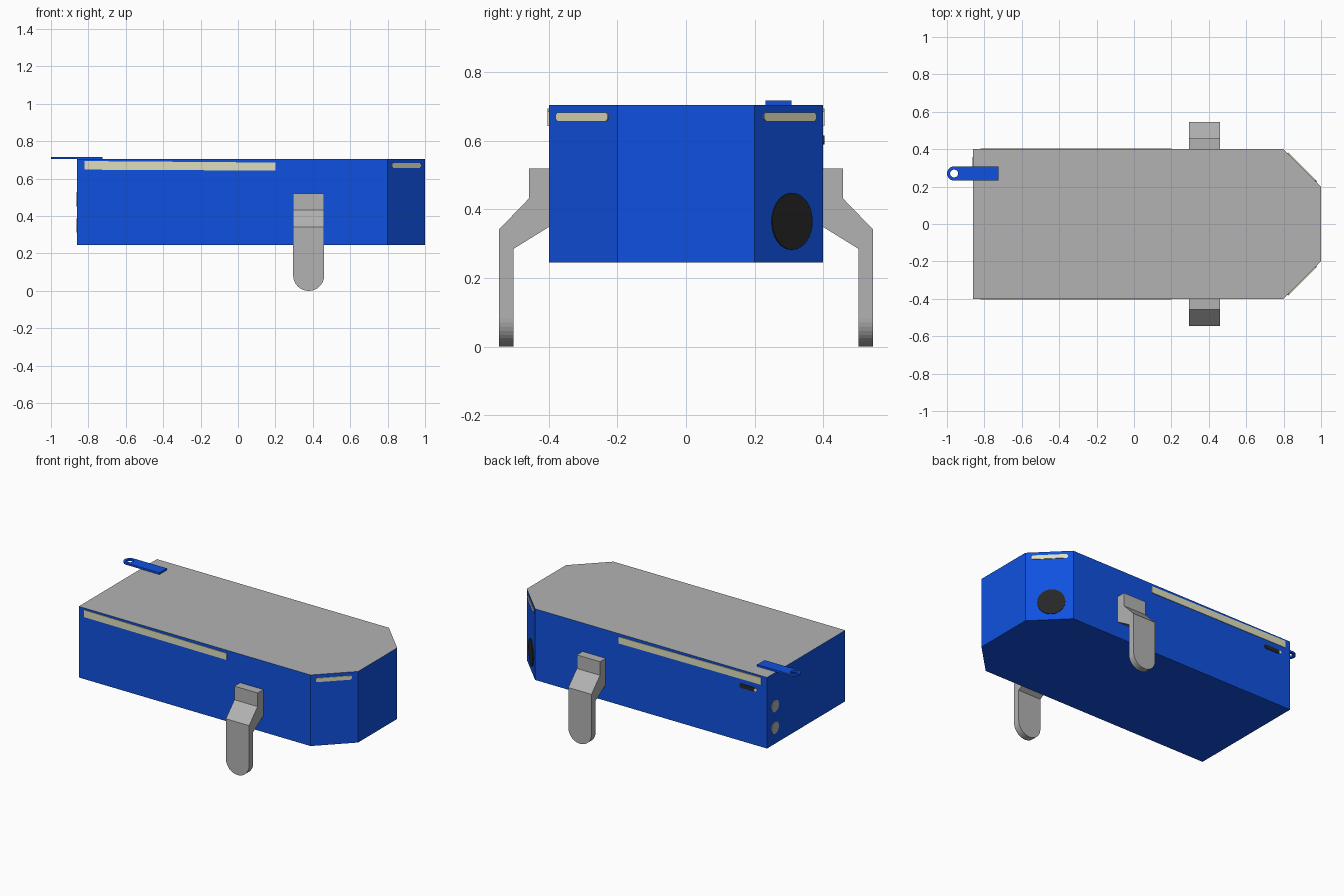
import bpy, bmesh, math
from mathutils import Vector

if "Cube" in bpy.data.objects:
    bpy.data.objects.remove(bpy.data.objects["Cube"])


def material(name, rgb):
    m = bpy.data.materials.new(name)
    m.diffuse_color = (*rgb, 1)
    m.use_nodes = True
    m.node_tree.nodes["Principled BSDF"].inputs["Base Color"].default_value = m.diffuse_color
    return m


BLUE = material("blue paint", (0.005, 0.083, 0.75))
GREY = material("grey metal", (0.45, 0.45, 0.45))
CREAM = material("cream lamp", (0.74, 0.73, 0.50))
BLACK = material("black rubber", (0.02, 0.02, 0.02))
WHITE = material("white tip", (0.85, 0.85, 0.85))


def finish(name, bm, *mats):
    bmesh.ops.recalc_face_normals(bm, faces=bm.faces)
    me = bpy.data.meshes.new(name)
    bm.to_mesh(me)
    bm.free()
    for m in mats:
        me.materials.append(m)
    ob = bpy.data.objects.new(name, me)
    bpy.context.collection.objects.link(ob)
    return ob


def loft(bm, rings):
    """Skin matching closed sections and cap both ends."""
    rows = [[bm.verts.new(p) for p in r] for r in rings]
    n = len(rows[0])
    for a, b in zip(rows, rows[1:]):
        for i in range(n):
            j = (i + 1) % n
            bm.faces.new((a[i], a[j], b[j], b[i]))
    bm.faces.new(rows[0])
    bm.faces.new(rows[-1])


def plate(name, outline, origin, u, normal, mat, thick=0.004):
    """Thin plate on an upright wall: outline is (along u, along z)."""
    o, u, n = Vector(origin), Vector(u).normalized(), Vector(normal).normalized()
    pts = [o + u * a + Vector((0, 0, b)) for a, b in outline]
    bm = bmesh.new()
    loft(bm, [[p - n * 0.001 for p in pts], [p + n * thick for p in pts]])
    return finish(name, bm, mat)


def circle(r, n=32):
    return [(r * math.cos(2 * math.pi * i / n), r * math.sin(2 * math.pi * i / n))
            for i in range(n)]


def lozenge(w, h, c):
    return [(-w, -h + c), (-w + c, -h), (w - c, -h), (w, -h + c),
            (w, h - c), (w - c, h), (-w + c, h), (-w, h - c)]


# main body: box with two cut corners, grey on top
plan = [(-0.86, -0.4), (0.8, -0.4), (1, -0.2), (1, 0.2), (0.8, 0.4), (-0.86, 0.4)]
bm = bmesh.new()
loft(bm, [[(x, y, z) for x, y in plan] for z in (0.245, 0.705)])
body = finish("body", bm, BLUE, GREY)
for f in body.data.polygons:
    f.material_index = 1 if f.normal.z > 0.5 else 0

# legs: bent profile swept along x, lower end rounded
CX, R, N = 0.378, 0.083, 20
for side, label in ((-1, "right"), (1, "left")):
    rings = []
    for i in range(N + 1):
        a = math.pi * i / N
        x, foot = CX - R * math.cos(a), R - R * math.sin(a)
        prof = [(0.398, 0.52), (0.458, 0.52), (0.458, 0.432), (0.545, 0.342),
                (0.545, foot), (0.503, foot), (0.503, 0.285), (0.398, 0.35)]
        rings.append([(x, side * y, z) for y, z in prof])
    bm = bmesh.new()
    loft(bm, rings)
    finish(label + "_leg", bm, GREY)

    # long side lamp, corner lamp
    plate(label + "_side_lamp",
          [(-0.51, -0.02), (0.51, -0.025), (0.51, 0.018), (-0.51, 0.026)],
          (-0.31, side * 0.4, 0.668), (1, 0, 0), (0, side, 0), CREAM)
    plate(label + "_corner_lamp", lozenge(0.108, 0.013, 0.008),
          (0.898, side * 0.302, 0.67), (1, -side, 0), (1, side, 0), CREAM)

# round port on the left cut corner
plate("corner_port", circle(0.083), (0.892, 0.308, 0.365), (1, -1, 0), (1, 1, 0), BLACK)

# two round sockets on the rear wall
for z in (0.49, 0.35):
    plate("rear_socket", circle(0.038, 20), (-0.86, 0.32, z), (0, 1, 0), (-1, 0, 0), GREY)

# small dark slot with pale tip on the left wall
plate("side_slot", lozenge(0.055, 0.013, 0.006), (-0.72, 0.4, 0.603),
      (1, 0, 0), (0, 1, 0), BLACK)
plate("side_slot_tip", circle(0.01, 12), (-0.78, 0.4, 0.603),
      (1, 0, 0), (0, 1, 0), WHITE)

# hook tab: rounded strip with a hole, split in two along its centre line
C, W, H = Vector((-0.962, 0.27)), 0.038, 0.021
outer, inner = [], []
K = 24
for i in range(K + 1):
    a = math.pi / 2 + math.pi * i / K
    d = Vector((math.cos(a), math.sin(a)))
    outer.append(C + d * W)
    inner.append(C + d * H)
# right half of the hole pairs with the straight strip edges
ends = [(-0.725, 0.27 - W), (-0.725, 0.27 + W)]
for i in range(1, K):
    a = -math.pi / 2 + math.pi * i / K
    d = Vector((math.cos(a), math.sin(a)))
    inner.append(C + d * H)
    t = i / K
    outer.append(Vector((-0.725, 0.27 - W + 2 * W * t)))
bm = bmesh.new()
Z0, Z1 = 0.705, 0.717
loops = [[bm.verts.new((p.x, p.y, z)) for p in ring]
         for ring, z in ((outer, Z0), (outer, Z1), (inner, Z1), (inner, Z0))]
n = len(outer)
corner = [[bm.verts.new((x, y, z)) for x, y in ends] for z in (Z0, Z1)]
for k in range(4):
    a, b = loops[k], loops[(k + 1) % 4]
    for i in range(n):
        j = (i + 1) % n
        quad = [a[i], a[j], b[j], b[i]]
        if i in (K, n - 1):  # cells that contain the square corners
            c = 0 if i == K else 1
            if k == 0:
                lo, hi = corner[0][c], corner[1][c]
                bm.faces.new((a[i], lo, hi, b[i]))
                bm.faces.new((lo, a[j], b[j], hi))
                continue
            if k == 1:
                quad = [a[i], corner[1][c], a[j], b[j], b[i]]
            if k == 3:
                quad = [a[i], a[j], b[j], corner[0][c], b[i]]
        bm.faces.new(quad)
finish("hook_tab", bm, BLUE)
